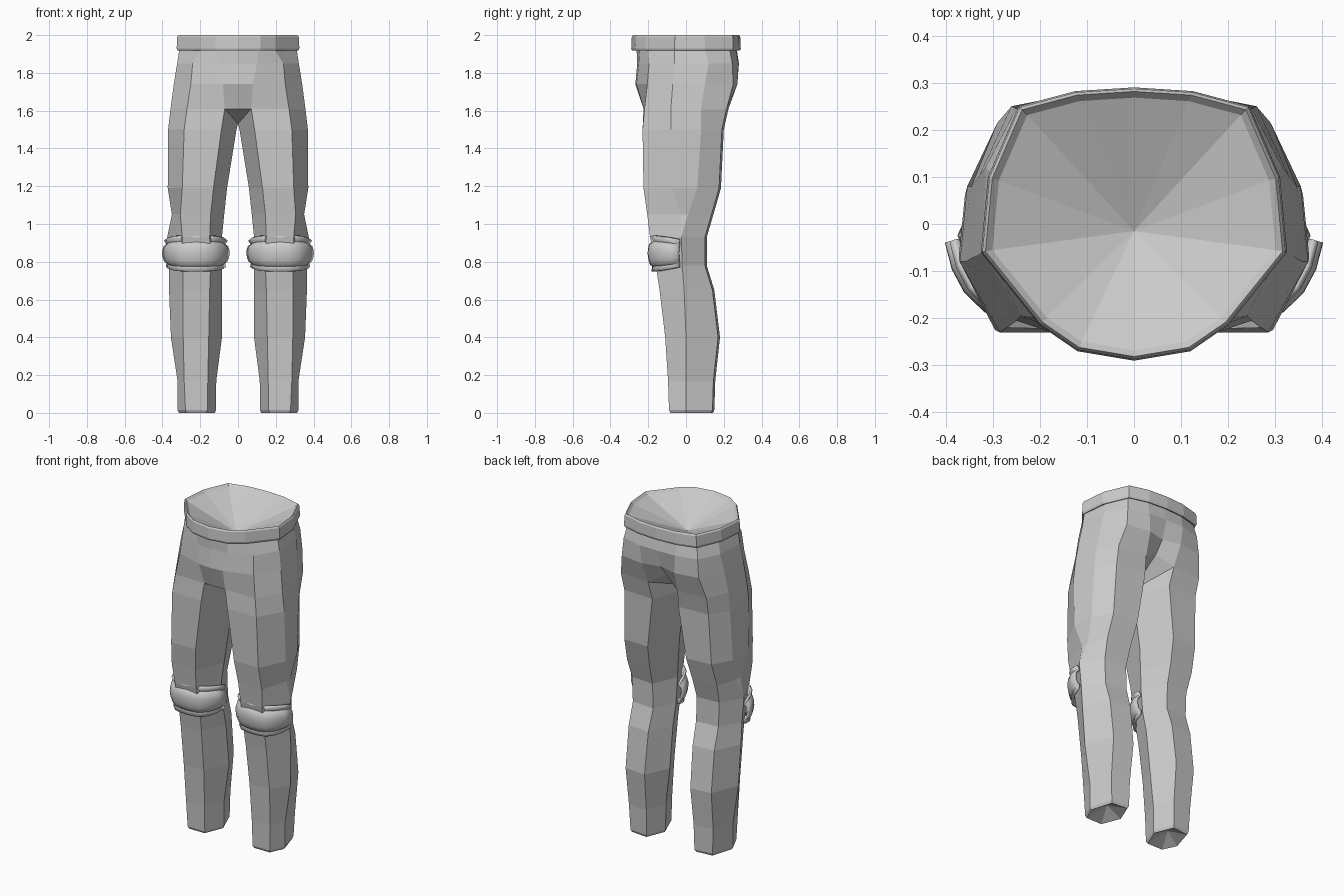
import bpy, bmesh, math

if "Cube" in bpy.data.objects:
    bpy.data.objects.remove(bpy.data.objects["Cube"])

grey = bpy.data.materials.new("cloth grey")
grey.diffuse_color = (0.6, 0.6, 0.6, 1)
grey.use_nodes = True
grey.node_tree.nodes["Principled BSDF"].inputs["Base Color"].default_value = grey.diffuse_color


def finish(name, verts, faces, solid=0.0, smooth=False):
    """Make a half mesh and mirror it across x = 0."""
    mesh = bpy.data.meshes.new(name)
    mesh.from_pydata(verts, [], faces)
    bm = bmesh.new()
    bm.from_mesh(mesh)
    bmesh.ops.remove_doubles(bm, verts=bm.verts, dist=0.0005)
    bmesh.ops.recalc_face_normals(bm, faces=bm.faces)
    bm.to_mesh(mesh)
    bm.free()
    mesh.materials.append(grey)
    ob = bpy.data.objects.new(name, mesh)
    bpy.context.collection.objects.link(ob)
    if solid:
        mod = ob.modifiers.new("thickness", 'SOLIDIFY')
        mod.thickness = solid
        mod.offset = -1
    mod = ob.modifiers.new("mirror", 'MIRROR')
    mod.use_clip = True
    mod.merge_threshold = 0.0005
    if smooth:
        bpy.context.view_layer.objects.active = ob
        ob.select_set(True)
        bpy.ops.object.shade_smooth_by_angle(angle=math.radians(40))
        ob.select_set(False)
    return ob


def bridge(faces, a, b, n, closed):
    for i in range(n if closed else n - 1):
        j = (i + 1) % n
        faces.append((a + i, a + j, b + j, b + i))


# Trousers: leg stations z, outer x, front outer x, front inner x, inner x,
# front y, outer y, back y, depth of the flat outer side
legs = [
    (0.00, .312, .272, .168, .122, -.083, .00, .143, 0),
    (0.015, .32, .278, .162, .117, -.09, .00, .15, 0),
    (0.17, .32, .285, .16, .115, -.095, .00, .155, 0),
    (0.40, .355, .29, .155, .085, -.11, .00, .18, 0),
    (0.65, .365, .29, .15, .085, -.14, -.01, .15, 0),
    (0.78, .365, .29, .145, .085, -.16, -.02, .11, 0),
    (0.93, .375, .295, .15, .085, -.19, -.025, .11, 0),
    (1.05, .35, .305, .145, .073, -.205, -.03, .145, .04),
    (1.19, .372, .295, .13, .058, -.225, -.07, .185, .13),
    (1.50, .37, .285, .088, .008, -.23, -.08, .20, .16),
]
verts, faces = [], []
for z, xo, fo, fi, xi, yf, yo, yb, s in legs:
    verts += [(fi, yf, z), (fo, yf, z), (xo, yo, z), (xo - .1 * s, yo + s, z),
              (fo, yb - .01, z), (fi, yb, z), (xi, (yf + yb) / 2, z)]
for k in range(len(legs) - 1):
    bridge(faces, k * 7, k * 7 + 7, 7, True)

# Recessed leg ends
tip = len(verts)
verts.append((.22, .03, .05))
faces += [(i, (i + 1) % 7, tip) for i in range(7)]

# Hips: half rings from front centre round to back centre
hips = [
    (1.61, [(0, -.225), (.07, -.225), (.27, -.22), (.357, -.08), (.345, .08),
            (.29, .215), (.10, .225), (0, .19)]),
    (1.74, [(0, -.268), (.08, -.262), (.25, -.205), (.34, -.07), (.33, .10),
            (.26, .25), (.11, .272), (0, .245)]),
    (1.85, [(0, -.258), (.10, -.25), (.24, -.195), (.322, -.06), (.315, .12),
            (.25, .245), (.12, .278), (0, .28)]),
    (1.93, [(0, -.262), (.11, -.245), (.19, -.20), (.31, -.06), (.29, .10),
            (.235, .23), (.12, .262), (0, .268)]),
]
base = len(verts)
for z, ring in hips:
    verts += [(x, y, z) for x, y in ring]
verts[base + 7] = (0, .19, 1.67)
for k in range(len(hips) - 1):
    bridge(faces, base + k * 8, base + k * 8 + 8, 8, False)

# Crotch: join the thigh to the lowest hip ring
top = (len(legs) - 1) * 7
crotch = len(verts)
verts.append((0, -.01, 1.53))
for i in range(5):
    faces.append((top + i, top + i + 1, base + i + 2, base + i + 1))
faces += [(top, base + 1, crotch, top + 6), (base + 1, base, crotch),
          (top + 5, top + 6, crotch, base + 6), (base + 6, crotch, base + 7)]
finish("trousers", verts, faces)

# Waistband with a sunken funnel inside
band = [(0, -.29), (.12, -.27), (.20, -.215), (.325, -.06), (.31, .10),
        (.245, .25), (.125, .282), (0, .29)]
verts, faces = [], []
for scale, z in ((.90, 1.93), (.985, 1.918), (1, 1.93), (.99, 1.99), (.97, 2.0),
                 (.925, 1.985)):
    verts += [(x * scale, y * scale, z) for x, y in band]
for k in range(5):
    bridge(faces, k * 8, k * 8 + 8, 8, False)
verts.append((0, -.015, 1.86))
faces += [(40 + i, 41 + i, 48) for i in range(7)]
finish("waistband", verts, faces)

# Knee pads: curved shield with raised lips, plan path from inner to outer end
path = [(.062, -.035), (.076, -.09), (.10, -.135), (.14, -.172), (.18, -.182),
        (.223, -.185), (.268, -.182), (.308, -.172), (.346, -.135),
        (.37, -.09), (.384, -.035)]
# Outward offset and height of the shield profile
profile = [(.008, .935), (-.004, .908), (.010, .895), (.017, .868), (.018, .84),
           (.014, .81), (.006, .785), (-.006, .775), (-.002, .75)]
verts, faces = [], []
n = len(path)
for off, z in profile:
    for i, (x, y) in enumerate(path):
        a, b = path[max(i - 1, 0)], path[min(i + 1, n - 1)]
        dx, dy = b[0] - a[0], b[1] - a[1]
        d = math.hypot(dx, dy)
        squeeze = 1 - .25 * abs(i - 5) ** 3 / 125
        verts.append((x + off * dy / d, y - off * dx / d,
                      .845 + (z - .845) * squeeze))
for k in range(len(profile) - 1):
    bridge(faces, k * n, k * n + n, n, False)
# Reverse the winding so that the shield thickens inward
pad = finish("knee_pads", verts, faces, solid=0.015, smooth=True)
if pad.data.polygons[n * 3 + 5].normal.y > 0:
    pad.data.flip_normals()
